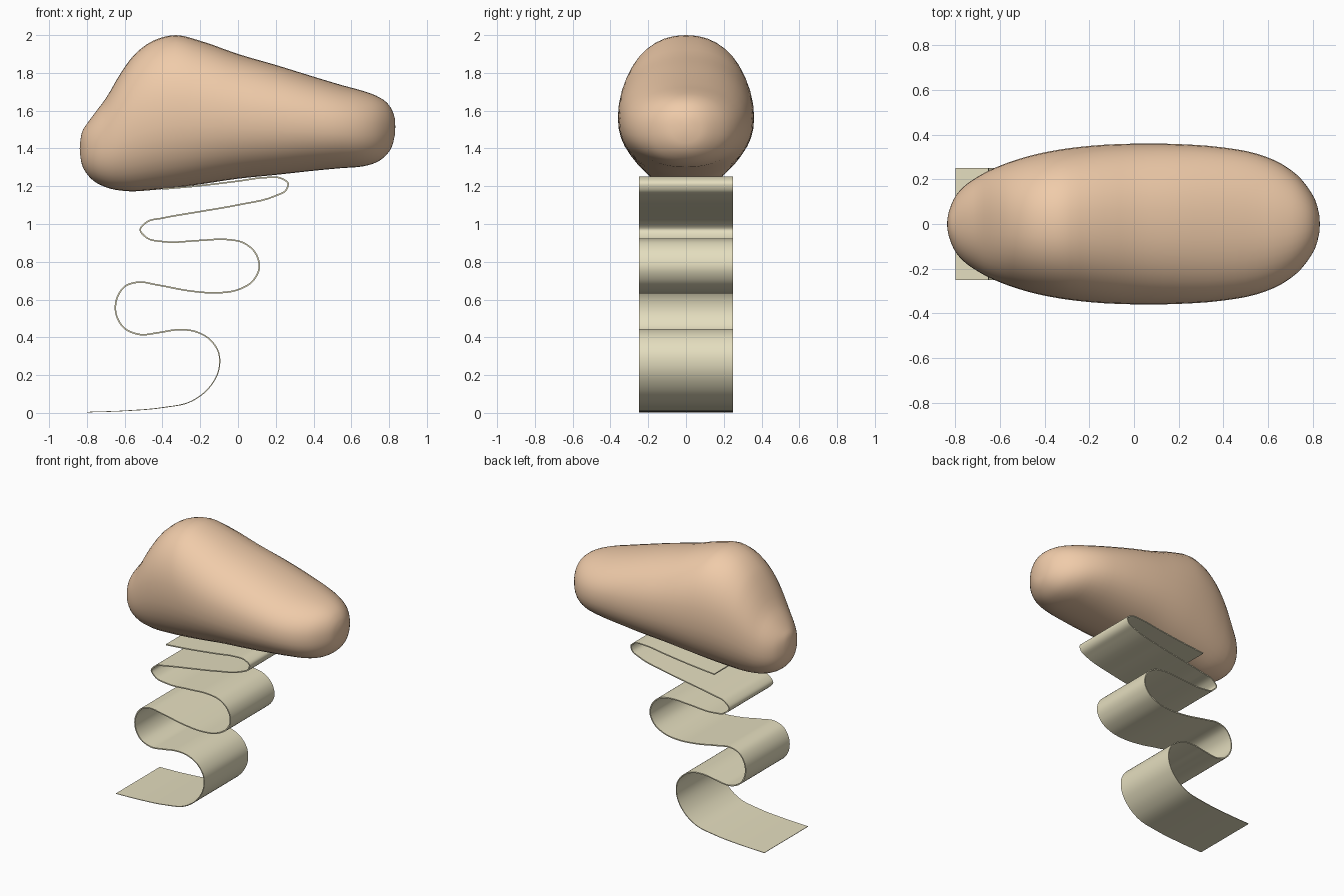
import bpy, bmesh, math
from mathutils import Vector

if "Cube" in bpy.data.objects:
    bpy.data.objects.remove(bpy.data.objects["Cube"])


def make_object(name, bm, rgb):
    bmesh.ops.recalc_face_normals(bm, faces=bm.faces)
    for f in bm.faces:
        f.smooth = True
    me = bpy.data.meshes.new(name)
    bm.to_mesh(me)
    bm.free()
    ob = bpy.data.objects.new(name, me)
    bpy.context.collection.objects.link(ob)
    mat = bpy.data.materials.new(name + "_material")
    mat.diffuse_color = (*rgb, 1)
    mat.use_nodes = True
    mat.node_tree.nodes["Principled BSDF"].inputs["Base Color"].default_value = mat.diffuse_color
    me.materials.append(mat)
    return ob


def spline(points, steps):
    """Centripetal-style smooth curve through the points."""
    p = [Vector(q) for q in points]
    p = [2 * p[0] - p[1]] + p + [2 * p[-1] - p[-2]]
    out = []
    for i in range(1, len(p) - 2):
        a, b, c, d = p[i - 1:i + 3]
        h0, h1, h2 = (b - a).length, (c - b).length, (d - c).length
        m1 = ((b - a) / h0 * h1 + (c - b) / h1 * h0) / (h0 + h1) * h1
        m2 = ((c - b) / h1 * h2 + (d - c) / h2 * h1) / (h1 + h2) * h1
        for s in range(steps):
            t = s / steps
            out.append(b * (2*t**3 - 3*t**2 + 1) + m1 * (t**3 - 2*t**2 + t)
                       + c * (3*t**2 - 2*t**3) + m2 * (t**3 - t**2))
    return out + [p[-2]]


# Boulder body: rounded sections (x, bottom z, top z, half width) lofted along x
sections = [
    (-.835, 1.36, 1.44, .03), (-.825, 1.31, 1.49, .07), (-.80, 1.265, 1.53, .125),
    (-.76, 1.225, 1.585, .17), (-.70, 1.195, 1.665, .212), (-.62, 1.177, 1.80, .253),
    (-.55, 1.173, 1.895, .28), (-.45, 1.18, 1.97, .31), (-.33, 1.192, 2.0, .334),
    (-.20, 1.21, 1.97, .35), (0, 1.24, 1.90, .36), (.2, 1.26, 1.842, .358),
    (.4, 1.282, 1.78, .343), (.55, 1.296, 1.735, .315), (.66, 1.305, 1.705, .27),
    (.73, 1.325, 1.68, .22), (.785, 1.365, 1.645, .155), (.815, 1.41, 1.605, .10),
    (.83, 1.47, 1.56, .04)]
N = 40
bm = bmesh.new()
rings = []
for x, lo, hi, w in spline(sections, 3):
    ring = []
    for k in range(N):
        a = 2 * math.pi * k / N
        c, s = math.cos(a), math.sin(a)
        y = w * math.copysign(abs(c) ** .92, c)
        z = (lo + hi) / 2 + (hi - lo) / 2 * math.copysign(abs(s) ** .92, s)
        ring.append(bm.verts.new((x, y, z)))
    rings.append(ring)
for r, q in zip(rings, rings[1:]):
    for k in range(N):
        bm.faces.new((r[k], r[(k + 1) % N], q[(k + 1) % N], q[k]))
for ring, dx in ((rings[0], -.003), (rings[-1], .003)):
    tip = sum((v.co for v in ring), Vector()) / N
    tip = bm.verts.new((tip.x + dx, 0, tip.z))
    for k in range(N):
        bm.faces.new((ring[k], ring[(k + 1) % N], tip))
make_object("boulder_body", bm, (.87, .60, .40))

# Folded ribbon: winding side profile (x, z) extruded across y
path = [
    (-.80, .004), (-.6, .011), (-.4, .028), (-.25, .06), (-.16, .125), (-.10, .235),
    (-.103, .32), (-.15, .39), (-.23, .432), (-.32, .44), (-.42, .425), (-.52, .415),
    (-.60, .447), (-.647, .53), (-.64, .61), (-.595, .672), (-.53, .692), (-.43, .678),
    (-.25, .645), (-.10, .636), (0, .652), (.08, .70), (.113, .77), (.09, .85),
    (.03, .90), (-.06, .918), (-.2, .913), (-.4, .907), (-.48, .925), (-.518, .97),
    (-.48, 1.012), (-.4, 1.031), (-.2, 1.066), (0, 1.101), (.2, 1.15), (.255, 1.18),
    (.265, 1.215), (.225, 1.243), (.15, 1.246), (0, 1.227), (-.2, 1.203), (-.4, 1.185)]
bm = bmesh.new()
pts = spline(path, 5)
rows = []
for i, p in enumerate(pts):
    d = (pts[min(i + 1, len(pts) - 1)] - pts[max(i - 1, 0)]).normalized()
    n = Vector((-d.y, d.x)) * min(.004, .0015 + i * .00006)
    rows.append([bm.verts.new((q.x, y, q.y)) for q, y in
                 ((p + n, -.25), (p + n, .25), (p - n, .25), (p - n, -.25))])
for r, q in zip(rows, rows[1:]):
    for k in range(4):
        bm.faces.new((r[k], r[(k + 1) % 4], q[(k + 1) % 4], q[k]))
bm.faces.new(rows[0])
bm.faces.new(rows[-1])
ribbon = make_object("folded_ribbon", bm, (.78, .73, .52))
bpy.context.view_layer.objects.active = ribbon
ribbon.select_set(True)
bpy.ops.object.shade_smooth_by_angle(angle=math.radians(40))
